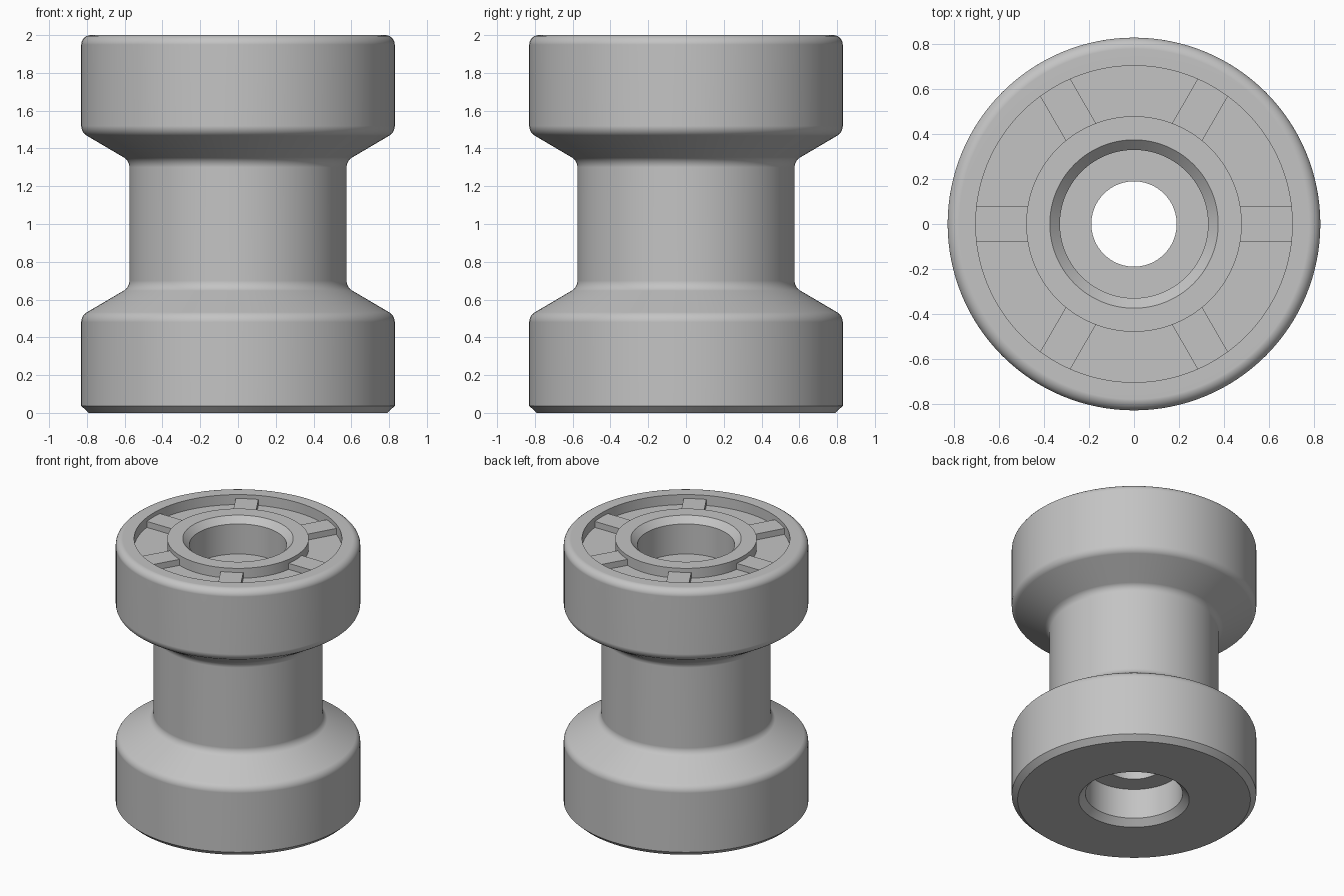
import bpy, bmesh, math
from mathutils import Vector, Matrix

cube = bpy.data.objects.get("Cube")
if cube:
    bpy.data.objects.remove(cube, do_unlink=True)

grey = bpy.data.materials.new("plain grey")
grey.use_nodes = True
GREY = (0.55, 0.55, 0.55, 1)
grey.diffuse_color = GREY
grey.node_tree.nodes["Principled BSDF"].inputs["Base Color"].default_value = GREY


def finish(name, bm):
    """Turn a bmesh into a smooth-shaded grey object with crisp sharp edges."""
    bmesh.ops.recalc_face_normals(bm, faces=bm.faces)
    mesh = bpy.data.meshes.new(name)
    bm.to_mesh(mesh)
    bm.free()
    mesh.materials.append(grey)
    obj = bpy.data.objects.new(name, mesh)
    bpy.context.collection.objects.link(obj)
    bpy.ops.object.select_all(action='DESELECT')
    obj.select_set(True)
    bpy.context.view_layer.objects.active = obj
    bpy.ops.object.shade_smooth_by_angle(angle=math.radians(30))
    normals = obj.modifiers.new("Weighted normals", 'WEIGHTED_NORMAL')
    normals.keep_sharp = True
    return obj


def rounded(corners, steps=6):
    """Replace each (r, z, fillet) corner by an arc tangent to its two sides."""
    out = []
    for i, (r, z, fillet) in enumerate(corners):
        p = Vector((r, z))
        if not fillet:
            out.append(p)
            continue
        a = (Vector(corners[i - 1][:2]) - p).normalized()
        b = (Vector(corners[(i + 1) % len(corners)][:2]) - p).normalized()
        half = a.angle(b) / 2
        centre = p + (a + b).normalized() * fillet / math.sin(half)
        start = p + a * fillet / math.tan(half) - centre
        end = p + b * fillet / math.tan(half) - centre
        for s in range(steps + 1):
            t = s / steps
            out.append(centre + (start.lerp(end, t)).normalized() * fillet)
    return out


# Key dimensions
RIM, WAIST, BORE, HOLE = 0.83, 0.575, 0.33, 0.19
HUB, CHANNEL = 0.48, 0.705
FLOOR, RIB_TOP = 1.925, 1.97
WEB_LOW, WEB_HIGH = 0.27, 1.73
CHAMFER = 0.045

# Roller body: closed cross-section (radius, height, fillet), spun around z
section = rounded([
    (RIM - 0.04, 0, 0), (RIM, 0.037, 0),
    (RIM, 0.515, 0.06), (WAIST, 0.665, 0.06),
    (WAIST, 1.335, 0.06), (RIM, 1.485, 0.06),
    (RIM, 2, 0.05),
    (CHANNEL, 2, 0), (CHANNEL, FLOOR, 0), (HUB, FLOOR, 0), (HUB, 2, 0),
    (BORE + CHAMFER, 2, 0), (BORE, 2 - CHAMFER, 0), (BORE, WEB_HIGH, 0),
    (HOLE, WEB_HIGH, 0), (HOLE, WEB_LOW, 0),
    (BORE, WEB_LOW, 0), (BORE, CHAMFER, 0), (BORE + CHAMFER, 0, 0),
])
bm = bmesh.new()
verts = [bm.verts.new((p.x, 0, p.y)) for p in section]
edges = [bm.edges.new((v, verts[(i + 1) % len(verts)])) for i, v in enumerate(verts)]
bmesh.ops.spin(bm, geom=verts + edges, cent=(0, 0, 0), axis=(0, 0, 1),
               angle=math.tau, steps=128, use_merge=True)
bmesh.ops.remove_doubles(bm, verts=bm.verts, dist=0.0001)
finish("roller_body", bm)

# Six ribs joining the hub to the rim inside the recessed top channel
bm = bmesh.new()
inner, outer, bottom = HUB - 0.01, CHANNEL + 0.005, FLOOR - 0.02
for k in range(6):
    place = (Matrix.Rotation(k * math.tau / 6, 4, 'Z')
             @ Matrix.Translation(((inner + outer) / 2, 0, (bottom + RIB_TOP) / 2))
             @ Matrix.Diagonal((outer - inner, 0.155, RIB_TOP - bottom, 1)))
    bmesh.ops.create_cube(bm, size=1, matrix=place)
finish("channel_ribs", bm)
